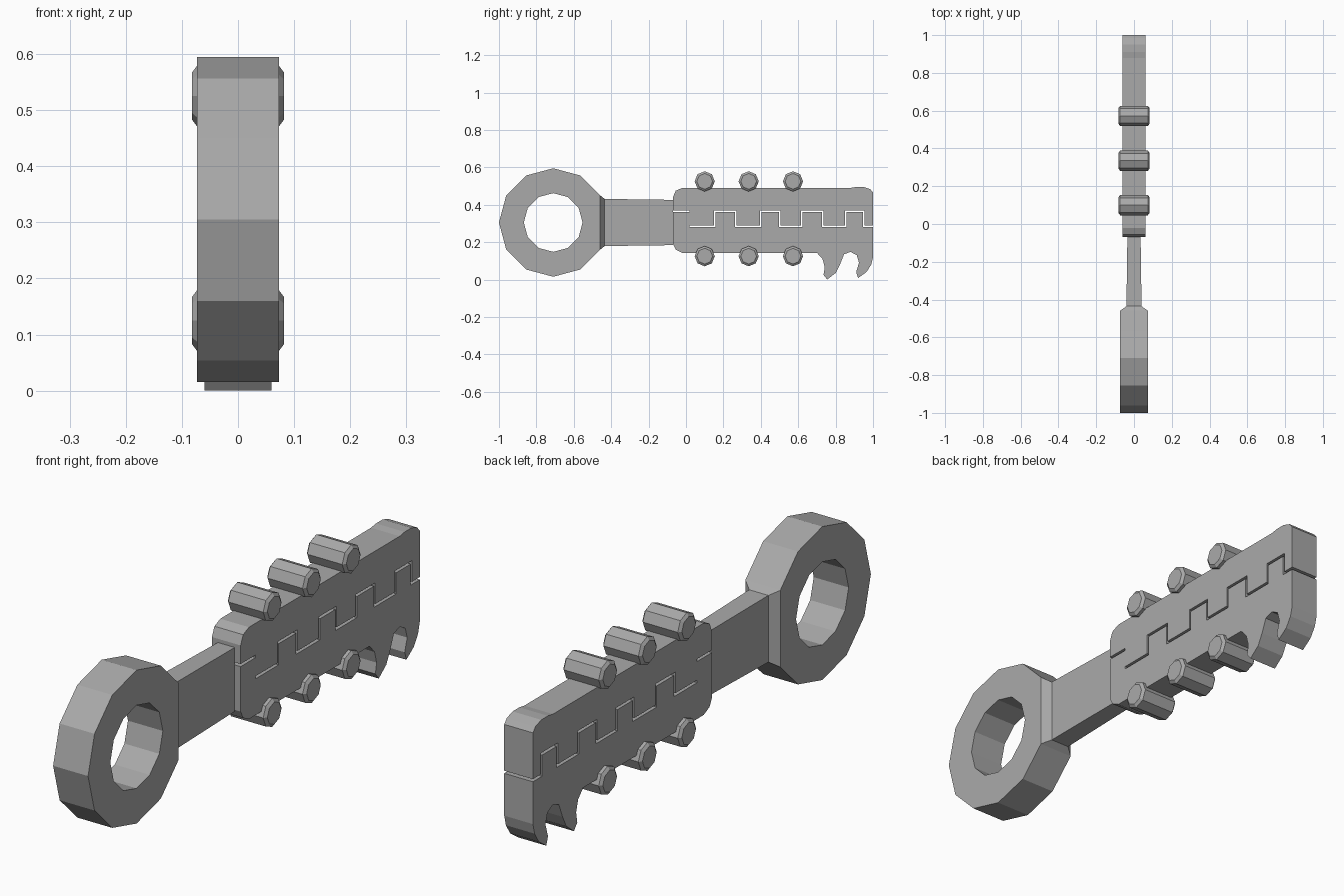
import bpy, bmesh, math

old = bpy.data.objects.get("Cube")
if old:
    bpy.data.objects.remove(old, do_unlink=True)

steel = bpy.data.materials.new("grey steel")
STEEL = (0.4, 0.4, 0.4, 1)
steel.diffuse_color = STEEL
steel.use_nodes = True
steel.node_tree.nodes["Principled BSDF"].inputs["Base Color"].default_value = STEEL


def finish(name, bm):
    bmesh.ops.recalc_face_normals(bm, faces=bm.faces)
    mesh = bpy.data.meshes.new(name)
    bm.to_mesh(mesh)
    bm.free()
    mesh.materials.append(steel)
    obj = bpy.data.objects.new(name, mesh)
    bpy.context.collection.objects.link(obj)
    return obj


def loft(name, loops, cap=True, closed=False):
    """Bridge equal-length loops of points, optionally capped or joined end to end."""
    bm = bmesh.new()
    rows = [[bm.verts.new(p) for p in loop] for loop in loops]
    pairs = list(zip(rows, rows[1:])) + ([(rows[-1], rows[0])] if closed else [])
    for a, b in pairs:
        for i in range(len(a)):
            j = (i + 1) % len(a)
            bm.faces.new((a[i], a[j], b[j], b[i]))
    if cap:
        bm.faces.new(rows[0])
        bm.faces.new(rows[-1])
    return finish(name, bm)


def plate(name, outline, half):
    return loft(name, [[(x, y, z) for y, z in outline] for x in (-half, half)])


def polygon(x, y, z, r, n):
    return [(x, y + r * math.cos(math.tau * i / n), z + r * math.sin(math.tau * i / n))
            for i in range(n)]


# Twelve-sided ring, flattened where the handle meets it
RING_Y, AXIS_Z, RING_R = -0.71, 0.305, 0.29
flat_y = RING_Y + RING_R * math.cos(math.pi / 6)


def ring_loop(x, r):
    return [(px, min(py, flat_y), pz) for px, py, pz in polygon(x, RING_Y, AXIS_Z, r, 12)]


loft("ring", [ring_loop(-0.073, RING_R), ring_loop(0.073, RING_R),
              ring_loop(0.073, 0.157), ring_loop(-0.073, 0.157)], cap=False, closed=True)

# Handle with a flared root at the ring
sections = [(flat_y, 0.073, 0.145), (-0.435, 0.04, 0.126), (-0.07, 0.035, 0.121)]
loft("handle", [[(sx * hx, y, AXIS_Z + sz * hz)
                 for sx, sz in ((-1, -1), (1, -1), (1, 1), (-1, 1))]
                for y, hx, hz in sections])

# Interlocking seam between the two jaws
STEPS = [0.02, 0.153, 0.265, 0.4, 0.5, 0.62, 0.73, 0.855, 0.95]
HIGH, LOW = 0.365, 0.285


def seam(side):
    """Stepped edge from front to back; side is 1 for the upper jaw, -1 for the lower."""
    dz = 0.005 * side
    level, points = HIGH, [(-0.07, HIGH + dz)]
    for i, y in enumerate(STEPS):
        new = LOW if level == HIGH else HIGH
        shift = 0.004 * side * (1 if new == LOW else -1) if i else 0
        points += [(y + shift, level + dz), (y + shift, new + dz)]
        level = new
    return points + [(1, level + dz)]


# Upper jaw
upper_edge = [(1, 0.465), (0.985, 0.483), (0.95, 0.495), (0.91, 0.495), (0.88, 0.49),
              (-0.02, 0.49), (-0.055, 0.475), (-0.07, 0.44)]
plate("upper_jaw", seam(1) + upper_edge, 0.06)

# Lower jaw with two hooked teeth
lower_edge = [(1, 0.12), (0.99, 0.08), (0.965, 0.04), (0.92, 0.008),
              (0.91, 0.04), (0.925, 0.09), (0.913, 0.13), (0.88, 0.148), (0.845, 0.135),
              (0.823, 0.08), (0.8, 0.035), (0.755, 0),
              (0.735, 0.025), (0.742, 0.065), (0.73, 0.11), (0.7, 0.143),
              (-0.02, 0.143), (-0.055, 0.16), (-0.07, 0.19)]
plate("lower_jaw", seam(-1) + lower_edge, 0.06)

# Eight-sided bolts with chamfered ends, along both edges of the head
for row, z in (("upper", 0.525), ("lower", 0.125)):
    for i, y in enumerate((0.1, 0.335, 0.572)):
        loft(f"{row}_bolt_{i + 1}",
             [polygon(x, y, z, r, 8) for x, r in
              ((-0.082, 0.042), (-0.073, 0.054), (0.073, 0.054), (0.082, 0.042))])
